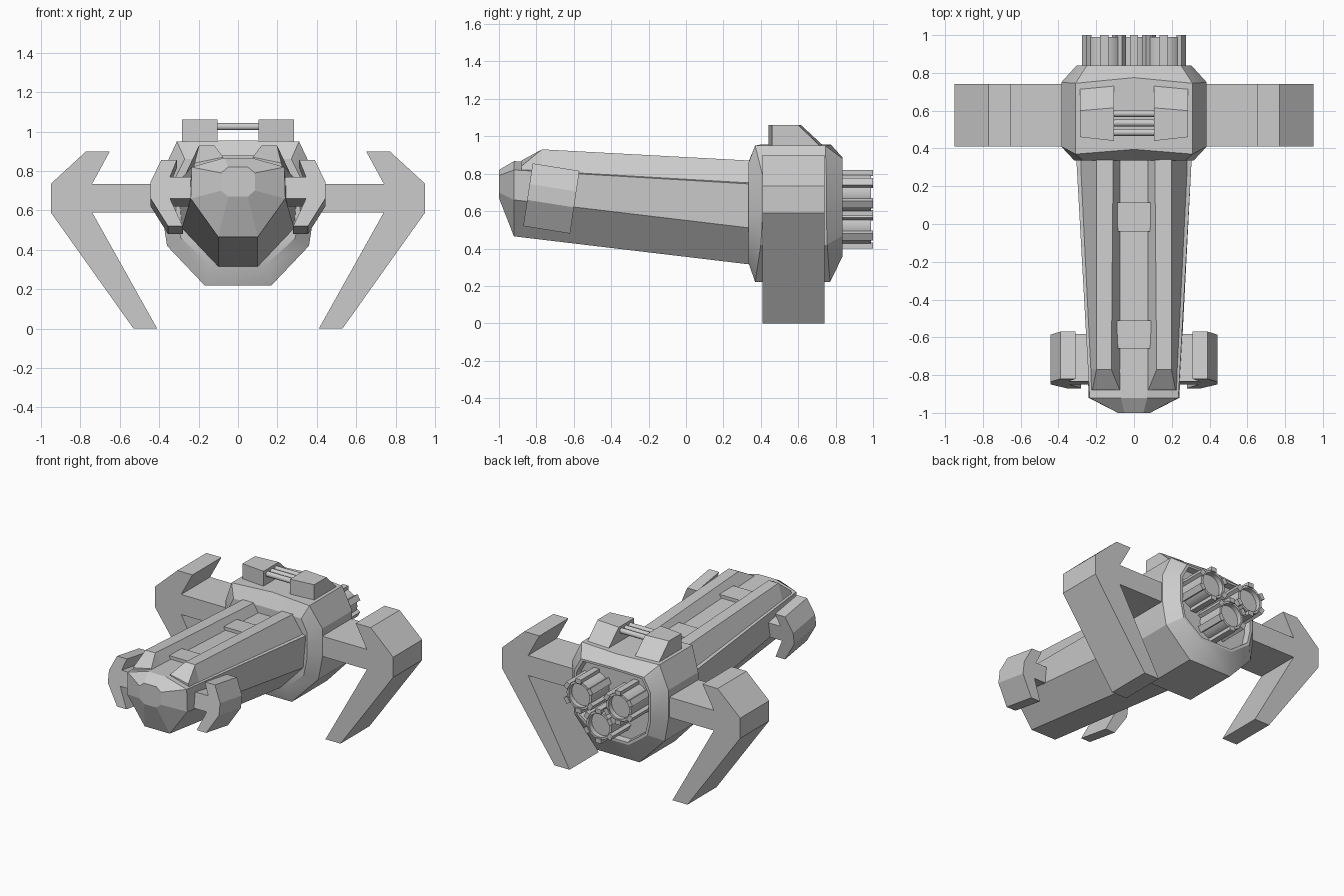
import bpy, bmesh, math
from mathutils import Vector

if "Cube" in bpy.data.objects:
    bpy.data.objects.remove(bpy.data.objects["Cube"])


def finish(name, bm, mirror=False, smooth=None):
    bmesh.ops.recalc_face_normals(bm, faces=bm.faces[:])
    me = bpy.data.meshes.new(name)
    bm.to_mesh(me)
    bm.free()
    ob = bpy.data.objects.new(name, me)
    bpy.context.collection.objects.link(ob)
    if mirror:
        m = ob.modifiers.new("Mirror", 'MIRROR')
        m.use_mirror_merge = False
    if smooth:
        bpy.ops.object.select_all(action='DESELECT')
        ob.select_set(True)
        bpy.context.view_layer.objects.active = ob
        bpy.ops.object.shade_smooth_by_angle(angle=math.radians(smooth))
    return ob


def add_loft(bm, rings):
    """Skin closed rings of equal length and cap both ends."""
    vs = [[bm.verts.new(p) for p in r] for r in rings]
    n = len(vs[0])
    for a, b in zip(vs, vs[1:]):
        for i in range(n):
            j = (i + 1) % n
            bm.faces.new((a[i], a[j], b[j], b[i]))
    bm.faces.new(vs[0])
    bm.faces.new(vs[-1])


def loft(name, rings, **kw):
    bm = bmesh.new()
    add_loft(bm, rings)
    return finish(name, bm, **kw)


def full(half):
    """Mirror a half ring (bottom to top) across x = 0."""
    return half + [(-x, y, z) for x, y, z in reversed(half) if x > 0]


def ring(y, pts):
    return [(x, y, z) for x, z in pts]


# Rear hull: bevelled block with a recessed engine bay
front = ring(0.335, [(0.14, 0.32), (0.29, 0.46), (0.315, 0.58),
                     (0.315, 0.77), (0.27, 0.86), (0, 0.865)])
sect = [(0.17, 0.22), (0.36, 0.42), (0.385, 0.58), (0.385, 0.79), (0.31, 0.95), (0, 0.955)]
y_front = [0.37, 0.40, 0.41, 0.41, 0.37, 0.395]
y_back = [0.77, 0.755, 0.75, 0.75, 0.745, 0.775]
fore = [(x, y, z) for (x, z), y in zip(sect, y_front)]
aft = [(x, y, z) for (x, z), y in zip(sect, y_back)]
back = ring(0.838, [(0.13, 0.36), (0.28, 0.47), (0.305, 0.58),
                    (0.305, 0.78), (0.25, 0.88), (0, 0.885)])


def inset(r, s, y):
    return [(x * s, y, 0.63 + (z - 0.63) * s) for x, _, z in r]


loft("rear_hull", [full(r) for r in (front, fore, aft, back,
     inset(back, 0.94, 0.838), inset(back, 0.92, 0.79))], smooth=25)

# Long forward fuselage with faceted nose
loft("fuselage", [full(r) for r in (
    ring(-1.0, [(0.05, 0.67), (0.085, 0.70), (0.085, 0.79), (0.05, 0.82)]),
    ring(-0.92, [(0.10, 0.465), (0.24, 0.66), (0.235, 0.82), (0.07, 0.867)]),
    ring(0.34, [(0.10, 0.315), (0.285, 0.51), (0.305, 0.745), (0.07, 0.81)]),
    ring(0.40, [(0.10, 0.315), (0.285, 0.51), (0.305, 0.74), (0.07, 0.81)]))])

# Twin dorsal ridges
loft("dorsal_ridge", [
    ring(-0.88, [(0.07, 0.855), (0.075, 0.87), (0.22, 0.84), (0.228, 0.81)]),
    ring(-0.77, [(0.07, 0.85), (0.12, 0.93), (0.198, 0.93), (0.23, 0.81)]),
    ring(0.40, [(0.063, 0.79), (0.11, 0.867), (0.198, 0.867), (0.29, 0.735)])], mirror=True)

# Clamps across the dorsal channel
for i, (y0, y1) in enumerate([(-0.66, -0.51), (-0.04, 0.115)]):
    def top(y):
        return 0.89 - (y + 0.92) * 0.045
    loft("channel_clamp_%d" % (i + 1), [
        [(-w, y, top(y) - 0.07), (w, y, top(y) - 0.07), (w, y, top(y)), (-w, y, top(y))]
        for y, w in ((y0, 0.085), (y1, 0.092))])

# Hooked wings
wing = [(0.30, 0.735), (0.74, 0.735), (0.65, 0.90), (0.77, 0.90), (0.95, 0.735),
        (0.95, 0.59), (0.53, 0), (0.41, 0), (0.74, 0.59), (0.30, 0.59)]
loft("hooked_wing", [ring(0.41, wing), ring(0.74, wing)], mirror=True)

# Small tilted claws beside the nose
claw = [(0.20, 0.77), (0.345, 0.77), (0.31, 0.855), (0.39, 0.855), (0.443, 0.745),
        (0.443, 0.66), (0.355, 0.52), (0.28, 0.52), (0.345, 0.66), (0.20, 0.66)]
loft("nose_claw", [[(x, -0.87 + (z - 0.52) * 0.15 + t * 0.25, z - t * 0.04)
                    for x, z in claw] for t in (0, 1)], mirror=True)

# Roof pods and the rods joining them
loft("roof_pod", [[(x, y0, 0.90), (x, y0, 1.06), (x, ym, 1.06), (x, y1, 0.935), (x, y1, 0.90)]
                  for x, y0, ym, y1 in ((0.105, 0.44, 0.615, 0.75), (0.285, 0.46, 0.60, 0.73))],
     mirror=True)


def circle(r, n, cx=0, cz=0):
    return [(cx + r * math.cos(2 * math.pi * k / n), cz + r * math.sin(2 * math.pi * k / n))
            for k in range(n)]


for i, y in enumerate((0.485, 0.535, 0.585)):
    loft("roof_rod_%d" % (i + 1), [[(x, y + a, 1.025 + b) for a, b in circle(0.019, 10)]
                                   for x in (-0.12, 0.12)], smooth=40)

# Three ribbed engines
for i, (cx, cz) in enumerate([(-0.158, 0.697), (0.158, 0.697), (0, 0.523)]):
    bm = bmesh.new()
    add_loft(bm, [ring(y, circle(r, 24, cx, cz)) for r, y in
                  ((0.1, 0.77), (0.1, 0.99), (0.083, 0.99), (0.083, 0.955))])
    for k in range(6):
        a = math.radians(60 * k + 30)
        d = Vector((math.cos(a), 0, math.sin(a)))
        s = Vector((-d.z, 0, d.x)) * 0.022
        c = Vector((cx, 0, cz))
        add_loft(bm, [[c + d * r + s * g + Vector((0, y, 0))
                       for r, g in ((0.09, -1), (0.122, -1), (0.122, 1), (0.09, 1))]
                      for y in (0.77, 1.0)])
    finish("engine_%d" % (i + 1), bm, smooth=30)
